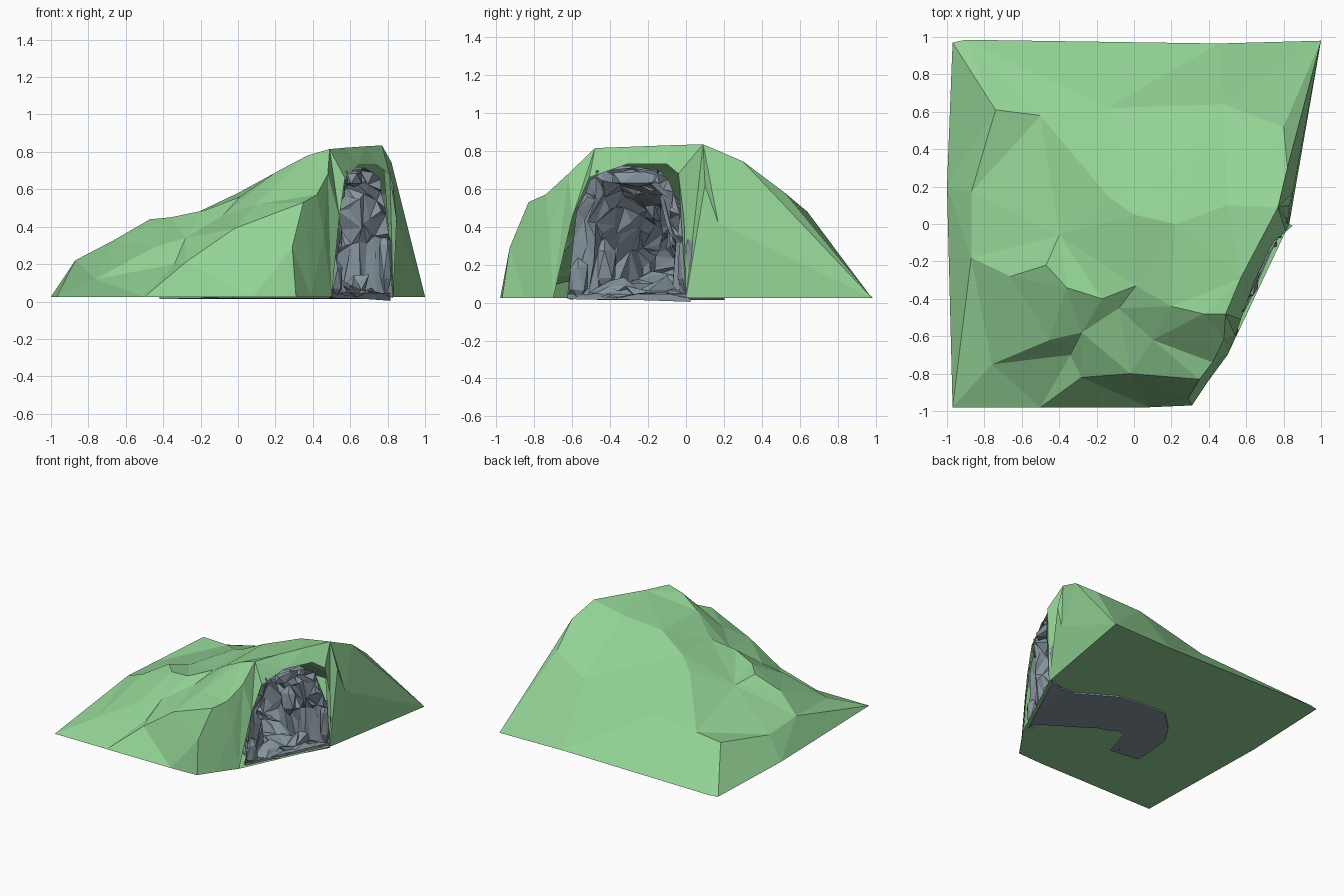
import bpy, bmesh, math, random
from mathutils import Vector
from mathutils.geometry import delaunay_2d_cdt

random.seed(4)
if "Cube" in bpy.data.objects:
    bpy.data.objects.remove(bpy.data.objects["Cube"], do_unlink=True)


def make_material(name, rgb):
    mat = bpy.data.materials.new(name)
    mat.use_nodes = True
    colour = (*rgb, 1)
    mat.diffuse_color = colour
    mat.node_tree.nodes["Principled BSDF"].inputs["Base Color"].default_value = colour
    return mat


def add_object(name, bm, mat):
    mesh = bpy.data.meshes.new(name)
    bm.to_mesh(mesh)
    bm.free()
    mesh.materials.append(mat)
    obj = bpy.data.objects.new(name, mesh)
    bpy.context.collection.objects.link(obj)
    return obj


grass = make_material("grass green", (.29, .65, .30))
rock = make_material("slate grey", (.245, .305, .35))
GROUND = .025
OVERHANG = .022

# Hill outline on the ground, and the lip of the cave mouth that interrupts it
front_edge = [(-.97, -.98), (-.5, -.98), (.08, -.98), (.31, -.97), (.39, -.85), (.5, -.7)]
back_edge = [(.83, 0), (1, .98), (.45, .965), (-.9, .985), (-.97, .97), (-1, .2)]
mouth_lip = [(.52, -.6, .45), (.55, -.51, .66), (.62, -.31, .73),
             (.72, -.1, .73), (.79, -.04, .68), (.826, -.01, .44)]

# Creases of the hill, each a line of points joined by edges
ridges = [
    # front bluff and its toe
    [(-.28, -.82, .21), (-.02, -.8, .39), (.35, -.83, .53), (.42, -.74, .57), (.48, -.62, .68)],
    [(.29, -.93, .29)],
    [(.46, -.72, .36)],
    [(.1, -.62, .52)],
    # sharp ledge on the left of the front
    [(-.76, -.75, .12), (-.34, -.7, .2), (-.28, -.58, .34), (-.45, -.62, .29), (-.76, -.75, .12)],
    # left flank
    [(-.87, -.18, .22), (-.87, .17, .2), (-.74, .61, .27)],
    # edge of the shoulder
    [(-.66, -.28, .33), (-.47, -.22, .44), (-.36, -.34, .45), (-.17, -.4, .49), (.01, -.33, .56)],
    [(-.08, -.45, .46)],
    # gullies behind the shoulder
    [(-.66, -.28, .33), (-.4, -.06, .39), (-.14, .15, .51)],
    [(-.5, .58, .28), (-.4, -.06, .39)],
    [(0, .05, .58)],
    # crest and brow above the cave
    [(.2, -.44, .69), (.37, -.48, .78), (.49, -.48, .815), (.57, -.29, .822),
     (.68, -.08, .83), (.77, .09, .835), (.82, .3, .745), (.8, .52, .58)],
    [(.22, 0, .7)],
    [(.5, .1, .785)],
    # swelling beside the mouth
    [(.83, .1, .62), (.85, .17, .42)],
    # back slope
    [(-.14, .62, .35)],
    [(.48, .64, .48)],
]


def build_hill():
    points = [(x, y, GROUND) for x, y in front_edge] + mouth_lip
    points += [(x, y, GROUND) for x, y in back_edge]
    loop = list(range(len(points)))
    creases = []
    for ridge in ridges:
        start = len(points)
        points += ridge
        creases += [(i, i + 1) for i in range(start, len(points) - 1)]
    verts, _, faces, origin, _, _ = delaunay_2d_cdt(
        [Vector(p[:2]) for p in points], creases, [loop], 1, 1e-5)
    bm = bmesh.new()
    made = []
    for v, o in zip(verts, origin):
        lip = points[o[0]] in mouth_lip
        made.append(bm.verts.new((v.x + OVERHANG * lip, v.y, points[o[0]][2])))
    for face in faces:
        bm.faces.new([made[i] for i in face])
    # flat underside
    base = [bm.verts.new((x, y, GROUND)) for x, y in reversed(front_edge + back_edge)]
    bm.faces.new(base)
    return add_object("hill", bm, grass)


# Cave stations: centre x, centre y, half width, height
stations = [(.66, -.3, .36, .7), (.6, -.28, .29, .66), (.45, -.22, .25, .58),
            (.2, -.06, .25, .52), (-.08, -.01, .22, .42),
            (-.25, -.17, .16, .3), (-.3, -.47, .12, .19)]


def sample(t):
    """Blend between neighbouring stations."""
    i = min(int(t), len(stations) - 2)
    return [a + (b - a) * (t - i) for a, b in zip(stations[i], stations[i + 1])]


def frame(t):
    """Centre, sideways direction, half width and height at one station."""
    x, y, half, height = sample(t)
    last = len(stations) - 1
    ahead, behind = sample(min(t + .5, last)), sample(max(t - .5, 0))
    run = Vector((ahead[0] - behind[0], ahead[1] - behind[1], 0)).normalized()
    side = Vector((run.y, -run.x, 0))
    if t < 1:
        side = side.lerp(Vector((.43, .9, 0)), 1 - t).normalized()
    return Vector((x, y, 0)), side, half, height


def jitter(amount):
    return Vector([random.uniform(-amount, amount) for _ in range(3)])


def build_cave():
    bm = bmesh.new()
    rings, arch, floor, steps = [], 13, 5, 15
    for k in range(steps):
        t = k * (len(stations) - 1) / (steps - 1)
        centre, side, half, height = frame(t)
        # the passage narrows and its floor steps up behind the mouth
        inside = min(t, 1)
        half *= 1 - .15 * inside
        step = .03 + .06 * inside
        ring = []
        # blocky arch over the passage
        for j in range(arch):
            a = math.pi * j / (arch - 1)
            c, s = math.cos(a), math.sin(a)
            across = math.copysign(abs(c) ** .4, c) * half * (1 - .22 * s)
            ring.append(centre + side * across + Vector((0, 0, .03 + (height - .03) * s ** .6)))
        # uneven floor
        for j in range(1, floor):
            across = half * (2 * j / floor - 1)
            ring.append(centre + side * across + Vector((0, 0, random.uniform(step, step + .05))))
        rough = .012 if k == 0 else .038
        for p in ring:
            p += jitter(rough)
            p.z = max(p.z, .015)
        rings.append([bm.verts.new(p) for p in ring])
    count = arch + floor - 1
    for one, two in zip(rings, rings[1:]):
        for j in range(count):
            n = (j + 1) % count
            bm.faces.new((one[j], one[n], two[n], two[j]))
    bm.faces.new(rings[-1])
    bmesh.ops.triangulate(bm, faces=bm.faces[:])
    # broken facets on the walls
    bmesh.ops.poke(bm, faces=random.sample(bm.faces[:], len(bm.faces) // 3))
    for v in bm.verts:
        if len(v.link_edges) == 3:
            v.co += jitter(.03)
            v.co.z = max(v.co.z, .02)
    bmesh.ops.recalc_face_normals(bm, faces=bm.faces[:])
    bmesh.ops.reverse_faces(bm, faces=bm.faces[:])
    return add_object("cave_walls", bm, rock)


def build_floor_slab():
    bm = bmesh.new()
    rows = []
    for k in range(13):
        centre, side, half, _ = frame(k / 2)
        drop = .004 if k == 0 else .014
        rows.append([bm.verts.new(centre + side * half * u + Vector((0, 0, z)))
                     for u, z in ((-1, .018), (0, .015), (1, drop), (1, .045), (-1, .045))])
    for one, two in zip(rows, rows[1:]):
        for j in range(5):
            n = (j + 1) % 5
            bm.faces.new((one[j], one[n], two[n], two[j]))
    bm.faces.new(rows[0])
    bm.faces.new(rows[-1])
    bmesh.ops.recalc_face_normals(bm, faces=bm.faces[:])
    return add_object("cave_floor_slab", bm, rock)


def build_boulder(name, spot, size):
    bm = bmesh.new()
    bmesh.ops.create_icosphere(bm, subdivisions=1, radius=1)
    for v in bm.verts:
        v.co = Vector(spot) + Vector(a * b * random.uniform(.75, 1.1) for a, b in zip(v.co, size))
        v.co.z = max(v.co.z, .015)
    return add_object(name, bm, rock)


build_hill()
build_cave()
build_floor_slab()
# Rocks framing the mouth and lying along the passage
build_boulder("left_jamb_rock", (.52, -.57, .13), (.05, .06, .14))
build_boulder("right_jamb_rock", (.79, .01, .22), (.04, .06, .2))
build_boulder("lintel_rock", (.62, -.25, .66), (.06, .17, .06))
build_boulder("left_passage_rock", (.45, -.43, .2), (.08, .07, .17))
build_boulder("right_passage_rock", (.5, -.05, .35), (.08, .06, .13))
